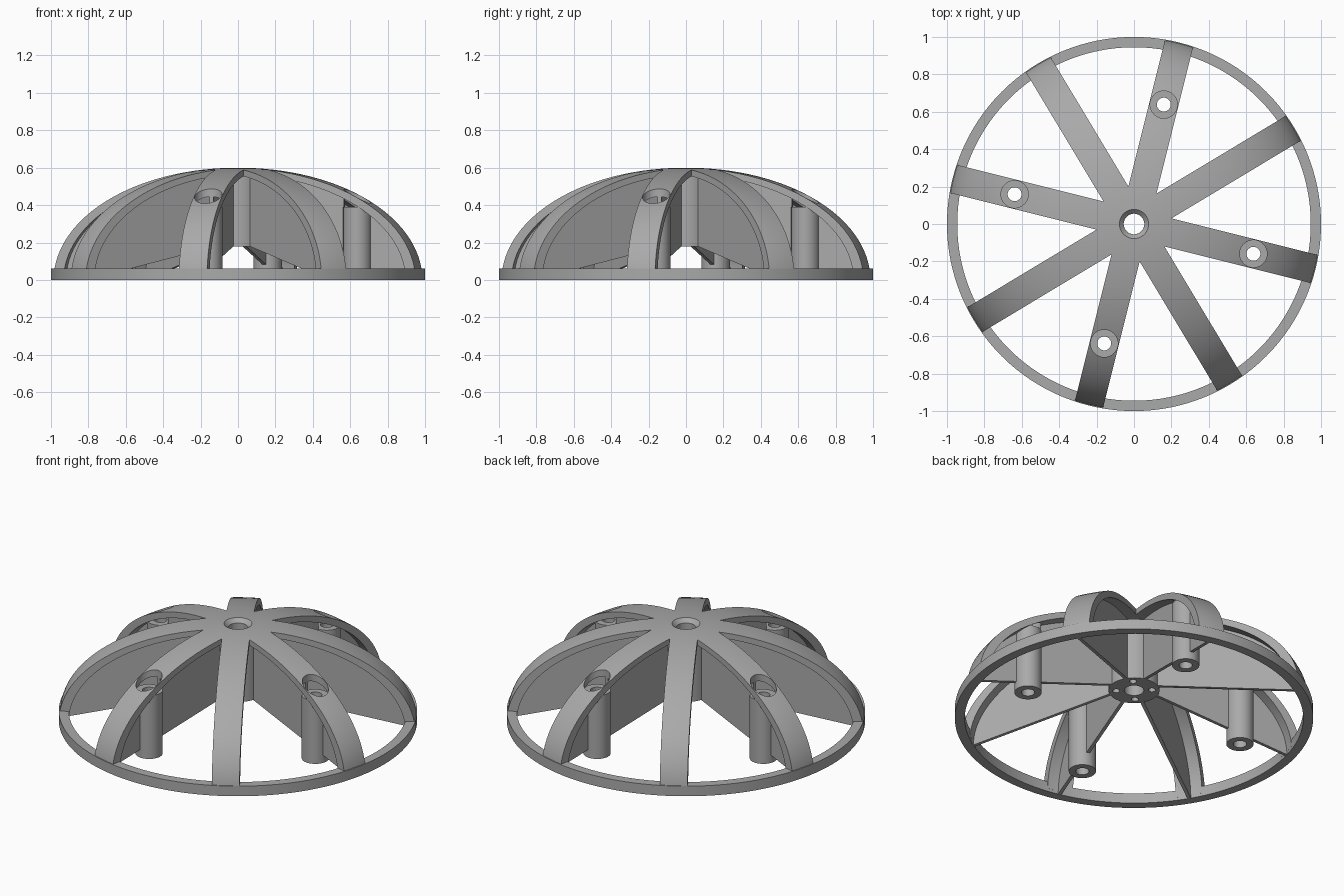
import bpy, bmesh, math
from mathutils import Matrix

if "Cube" in bpy.data.objects:
    bpy.data.objects.remove(bpy.data.objects["Cube"], do_unlink=True)

GREY = (0.4, 0.4, 0.4, 1)
mat = bpy.data.materials.new("plain grey")
mat.use_nodes = True
mat.diffuse_color = GREY
mat.node_tree.nodes["Principled BSDF"].inputs["Base Color"].default_value = GREY

RISE = 0.6          # dome height over a unit radius
INNER = 0.945       # inner shell scale
RIB_W = 0.155
FIN_T = 0.02
FIRST = math.radians(31)
SEAT = 0.39         # floor of the screw recess
POST_R = 0.658


def finish(name, bm):
    bmesh.ops.recalc_face_normals(bm, faces=bm.faces)
    me = bpy.data.meshes.new(name)
    bm.to_mesh(me)
    bm.free()
    me.materials.append(mat)
    ob = bpy.data.objects.new(name, me)
    bpy.context.collection.objects.link(ob)
    return ob


def lathe(bm, profile, steps, at=(0, 0, 0)):
    """Revolve a closed (radius, z) profile around a vertical axis."""
    rings = []
    for i in range(steps):
        a = math.tau * i / steps
        rings.append([bm.verts.new((at[0] + r * math.cos(a), at[1] + r * math.sin(a), at[2] + z))
                      for r, z in profile])
    n = len(profile)
    for i in range(steps):
        p, q = rings[i], rings[(i + 1) % steps]
        for j in range(n):
            k = (j + 1) % n
            bm.faces.new((p[j], q[j], q[k], p[k]))
    bmesh.ops.remove_doubles(bm, verts=bm.verts, dist=1e-5)


def extrude(bm, points, vec):
    face = bm.faces.new([bm.verts.new(p) for p in points])
    new = bmesh.ops.extrude_face_region(bm, geom=[face])["geom"]
    bmesh.ops.translate(bm, vec=vec, verts=[v for v in new if isinstance(v, bmesh.types.BMVert)])


def boolean(ob, tool, op):
    m = ob.modifiers.new(op.title(), 'BOOLEAN')
    m.operation, m.object, m.solver = op, tool, 'EXACT'
    tool.hide_render = True
    tool.hide_viewport = True
    tool.display_type = 'WIRE'


def arc(scale, r0, r1, n=28):
    """Points along the dome curve, from radius r0 out to r1."""
    t0, t1 = math.asin(r0 / scale), math.asin(r1 / scale)
    ts = [t0 + (t1 - t0) * i / n for i in range(n + 1)]
    return [(scale * math.sin(t), scale * RISE * math.cos(t)) for t in ts]


def polar(r, a, z=0):
    return (r * math.cos(a), r * math.sin(a), z)


# rim ring
bm = bmesh.new()
lathe(bm, [(0.945, 0), (1, 0), (1, 0.062), (0.945, 0.062)], 128)
rim = finish("rim_ring", bm)

# dome shell with countersunk middle hole, to be trimmed to eight ribs
bm = bmesh.new()
lathe(bm, arc(1, 0.078, 0.9985) + arc(INNER, 0.055, 0.9445)[::-1] + [(0.055, 0.575)], 128)
ribs = finish("dome_ribs", bm)

# star shaped trimming prism
bm = bmesh.new()
star = []
for i in range(8):
    a = FIRST + i * math.pi / 4
    for s in (-1, 1):
        x, y, z = polar(1.2, a, 0.01)
        star.append((x - s * math.sin(a) * RIB_W / 2, y + s * math.cos(a) * RIB_W / 2, z))
    star.append(polar(RIB_W / 2 / math.sin(math.pi / 8), a + math.pi / 8, 0.01))
extrude(bm, star, (0, 0, 0.9))
boolean(ribs, finish("rib_trimmer", bm), 'INTERSECT')

# post positions and the stepped screw bores
post_spots = [polar(POST_R, FIRST + math.pi / 4 + i * math.pi / 2) for i in range(4)]
bm = bmesh.new()
for spot in post_spots:
    lathe(bm, [(0, -0.1), (0.037, -0.1), (0.037, SEAT), (0.073, SEAT), (0.073, 0.8), (0, 0.8)], 48, spot)
bores = finish("screw_bore_cutter", bm)
boolean(ribs, bores, 'DIFFERENCE')

# hollow screw posts
posts = []
for i, spot in enumerate(post_spots):
    bm = bmesh.new()
    lathe(bm, [(0.037, 0), (0.076, 0), (0.076, SEAT), (0.037, SEAT)], 48, spot)
    posts.append(finish(f"screw_post_{i + 1}", bm))

# upright fins below the ribs
bm = bmesh.new()
side = [(0.125, 0.183), (0.95, 0), (0.965, 0.03)] + arc(0.965, 0.125, 0.963)[::-1]
for i in range(8):
    part = bmesh.new()
    extrude(part, [(r, -FIN_T / 2, z) for r, z in side], (0, FIN_T, 0))
    part.transform(Matrix.Rotation(FIRST + i * math.pi / 4, 4, 'Z'))
    tmp = bpy.data.meshes.new("fin")
    part.to_mesh(tmp)
    part.free()
    bm.from_mesh(tmp)
    bpy.data.meshes.remove(tmp)
fins = finish("support_fins", bm)
boolean(fins, bores, 'DIFFERENCE')

# middle hub with four small blind holes
bm = bmesh.new()
lathe(bm, [(0.055, 0.18), (0.142, 0.18), (0.142, 0.57), (0.055, 0.57)], 64)
hub = finish("hub", bm)
bm = bmesh.new()
for i in range(4):
    lathe(bm, [(0, 0.1), (0.02, 0.1), (0.02, 0.35), (0, 0.35)], 24,
          polar(0.1, math.radians(47) + i * math.pi / 2))
boolean(hub, finish("hub_hole_cutter", bm), 'DIFFERENCE')

# bake the cuts, then smooth the round faces
visible = [rim, ribs, fins, hub] + posts
deps = bpy.context.evaluated_depsgraph_get()
for ob in visible:
    if ob.modifiers:
        baked = bpy.data.meshes.new_from_object(ob.evaluated_get(deps))
        ob.modifiers.clear()
        ob.data = baked
for ob in [o for o in bpy.data.objects if o.name.endswith(("cutter", "trimmer"))]:
    bpy.data.objects.remove(ob, do_unlink=True)
bpy.ops.object.select_all(action='DESELECT')
for ob in visible:
    ob.select_set(True)
bpy.context.view_layer.objects.active = rim
bpy.ops.object.shade_smooth_by_angle(angle=math.radians(30))
